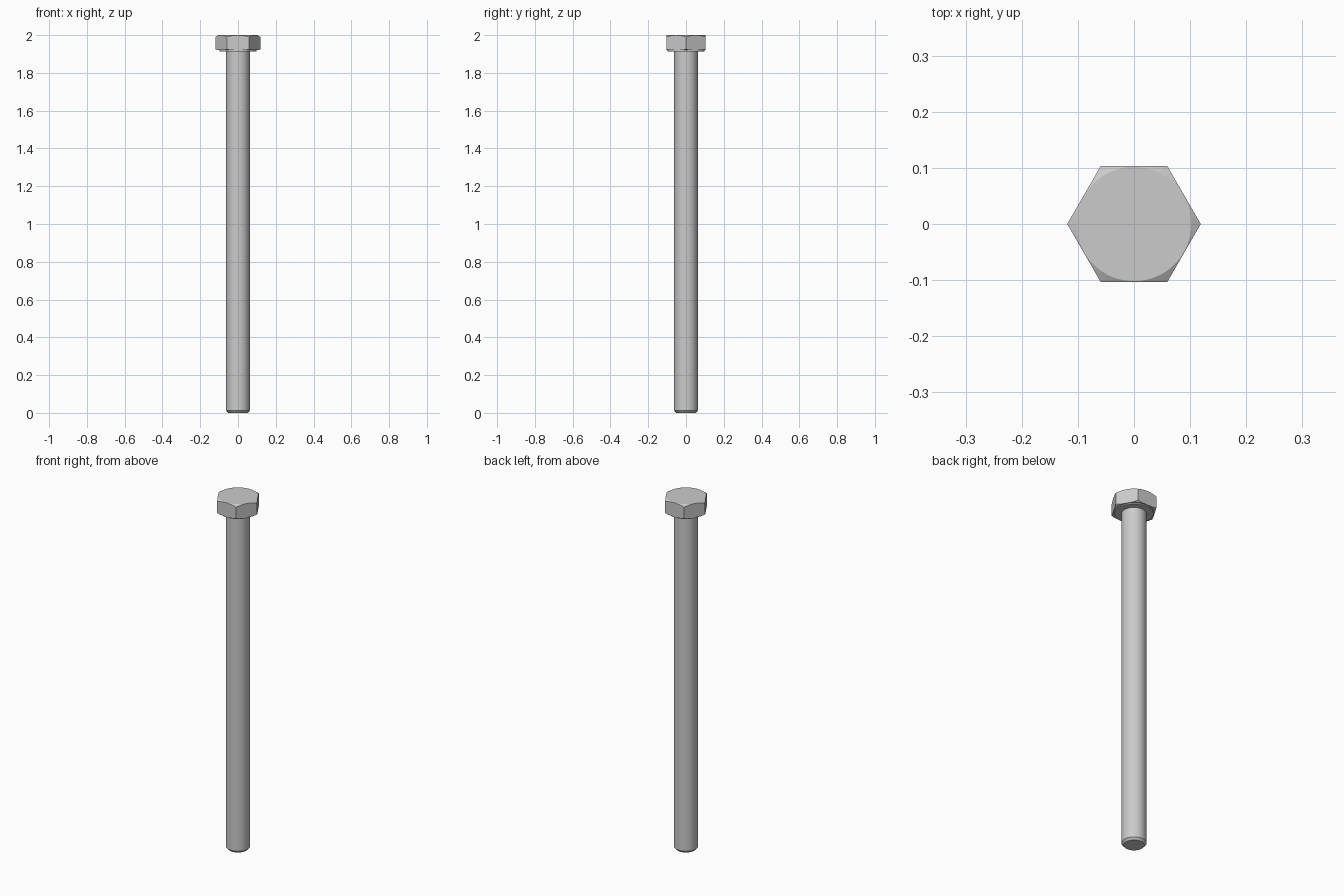
import bpy, bmesh
from math import pi, cos, sin, radians

if "Cube" in bpy.data.objects:
    bpy.data.objects.remove(bpy.data.objects["Cube"])

SEG = 64


def mesh_object(name, bm):
    bmesh.ops.recalc_face_normals(bm, faces=bm.faces)
    mesh = bpy.data.meshes.new(name)
    bm.to_mesh(mesh)
    bm.free()
    obj = bpy.data.objects.new(name, mesh)
    bpy.context.collection.objects.link(obj)
    return obj


def stack(name, profile, sides):
    """Capped solid of regular polygon rings given as (radius, z)."""
    bm = bmesh.new()
    rings = [[bm.verts.new((r * cos(2 * pi * i / sides), r * sin(2 * pi * i / sides), z))
              for i in range(sides)] for r, z in profile]
    for a, b in zip(rings, rings[1:]):
        for i in range(sides):
            j = (i + 1) % sides
            bm.faces.new((a[i], a[j], b[j], b[i]))
    bm.faces.new(rings[0][::-1])
    bm.faces.new(rings[-1])
    return mesh_object(name, bm)


def smooth(obj):
    bpy.ops.object.select_all(action='DESELECT')
    obj.select_set(True)
    bpy.context.view_layer.objects.active = obj
    bpy.ops.object.shade_smooth_by_angle(angle=radians(25))


# Shank with a chamfered tip
shank = stack("shank", [(0.052, 0), (0.0625, 0.012), (0.0625, 1.93)], SEG)
smooth(shank)

# Hexagonal head, corners trimmed by a conical cutter
head = stack("head", [(0.119, 1.92), (0.119, 2.0)], 6)
cutter = stack("head_corner_cutter",
               [(0.101, 1.915), (0.135, 1.935), (0.135, 1.981), (0.102, 2.0)], SEG)
cutter.hide_render = True
cutter.hide_set(True)
trim = head.modifiers.new("corner_trim", 'BOOLEAN')
trim.operation = 'INTERSECT'
trim.solver = 'EXACT'
trim.object = cutter

# Thin bearing face under the head
bearing = stack("bearing_face", [(0.098, 1.914), (0.098, 1.922)], SEG)
smooth(bearing)
